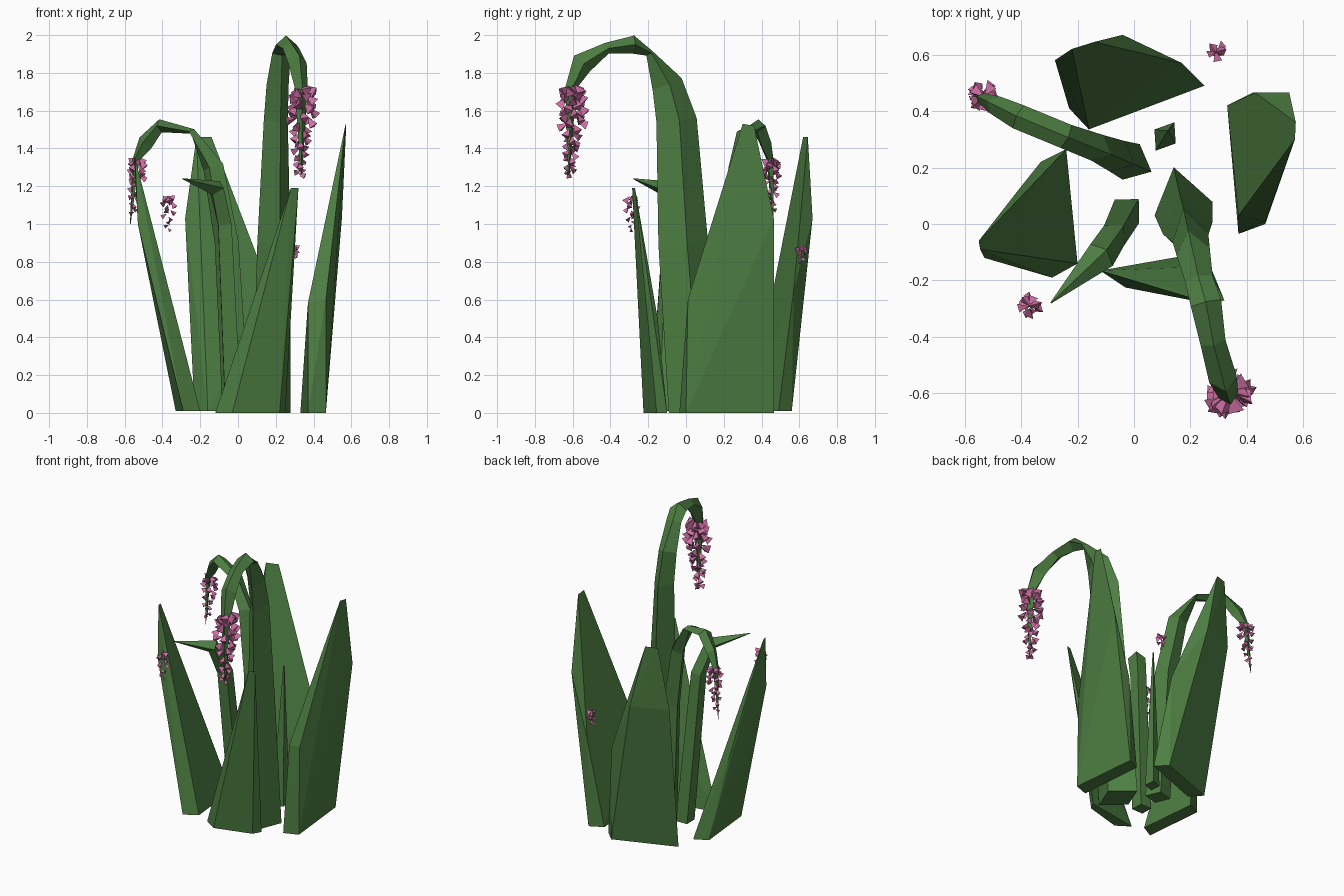
import bpy, bmesh, math, random
from mathutils import Vector, Matrix

if "Cube" in bpy.data.objects:
    bpy.data.objects.remove(bpy.data.objects["Cube"])

random.seed(4)


def material(name, rgb):
    m = bpy.data.materials.new(name)
    m.diffuse_color = (*rgb, 1)
    m.use_nodes = True
    m.node_tree.nodes["Principled BSDF"].inputs["Base Color"].default_value = m.diffuse_color
    return m


GREEN = material("leaf_green", (0.075, 0.21, 0.055))
PINK = material("petal_pink", (0.62, 0.16, 0.37))


def finish(name, bm, mat):
    bmesh.ops.recalc_face_normals(bm, faces=bm.faces)
    me = bpy.data.meshes.new(name)
    bm.to_mesh(me)
    bm.free()
    me.materials.append(mat)
    bpy.context.collection.objects.link(bpy.data.objects.new(name, me))


def leaf(name, points):
    """Thick faceted blade wrapped around its corner points."""
    bm = bmesh.new()
    for p in points:
        bm.verts.new(p)
    res = bmesh.ops.convex_hull(bm, input=bm.verts)
    junk = {v for v in res["geom_interior"] + res["geom_unused"]
            if isinstance(v, bmesh.types.BMVert)}
    bmesh.ops.delete(bm, geom=list(junk), context='VERTS')
    bmesh.ops.dissolve_limit(bm, angle_limit=0.02, verts=bm.verts, edges=bm.edges)
    finish(name, bm, GREEN)


def stalk(name, heading, stations):
    """Four-sided tapering stem; each station is x, y, z, half width, half depth."""
    d = Vector((*heading, 0)).normalized()
    side = Vector((-d.y, d.x, 0))
    centres = [Vector(s[:3]) for s in stations]
    bm = bmesh.new()
    rings = []
    for i, (c, s) in enumerate(zip(centres, stations)):
        t = centres[min(i + 1, len(centres) - 1)] - centres[max(i - 1, 0)]
        n = side.cross(t.normalized()) if i else d
        n.normalize()
        w, h = s[3], s[4]
        rings.append([bm.verts.new(c + o) for o in (side * w, n * h, -side * w, -n * h)])
    for a, b in zip(rings, rings[1:]):
        for k in range(4):
            bm.faces.new((a[k], a[(k + 1) % 4], b[(k + 1) % 4], b[k]))
    bm.faces.new(rings[0])
    bm.faces.new(rings[-1])
    finish(name, bm, GREEN)


def flowers(name, top, bottom, radius, count, size):
    """Hanging cluster of small three-sided florets, full above and thin below."""
    top, bottom = Vector(top), Vector(bottom)
    bm = bmesh.new()
    for i in range(count):
        f = (i / (count - 1)) ** 1.6
        a = i * 2.4 + random.uniform(-0.3, 0.3)
        out = Vector((math.cos(a), math.sin(a), 0))
        spread = radius * (0.6 + 1.6 * f if f < 0.25 else max(0.2, 1.3 - 1.2 * f))
        pos = top.lerp(bottom, f) + out * spread * random.uniform(0.45, 0.85)
        axis = (out + Vector((0, 0, random.uniform(-1.4, -0.2)))).normalized()
        rot = (-axis).to_track_quat('Z', 'Y').to_matrix().to_4x4()
        s = size * (1 - 0.45 * f)
        bmesh.ops.create_cone(bm, cap_ends=True, segments=3, radius1=s * 0.62,
                              radius2=0, depth=s * 1.3,
                              matrix=Matrix.Translation(pos) @ rot @ Matrix.Rotation(a, 4, 'Z'))
    finish(name, bm, PINK)


# Broad leaves: base corners, shoulder points, tip
leaf("back_leaf", [(-0.16, 0.335, 0.01), (0.25, 0.49, 0.01), (0.18, 0.56, 0.01), (-0.23, 0.41, 0.01),
                   (0.17, 0.57, 0.65), (-0.28, 0.58, 1.03), (-0.04, 0.67, 1.03),
                   (-0.22, 0.62, 1.46), (-0.14, 0.645, 1.46)])
leaf("right_leaf", [(0.33, 0.42, 0), (0.37, -0.035, 0), (0.465, 0, 0), (0.42, 0.465, 0),
                    (0.37, 0.03, 0.58), (0.465, 0.01, 0.6), (0.55, 0.465, 1.03), (0.43, 0.465, 0.6),
                    (0.573, 0.36, 1.52), (0.57, 0.30, 1.53)])
leaf("left_leaf", [(-0.24, 0.265, 0.01), (-0.20, -0.14, 0.01), (-0.29, -0.19, 0.01), (-0.33, 0.22, 0.01),
                   (-0.41, 0.12, 0.55), (-0.53, -0.12, 1.0), (-0.55, -0.06, 1.35), (-0.545, -0.09, 1.35)])
leaf("front_leaf", [(-0.12, -0.165, 0), (0.25, -0.10, 0), (0.22, -0.155, 0), (-0.03, -0.225, 0),
                    (0.26, -0.15, 0.5), (0.32, -0.27, 1.19), (0.28, -0.285, 1.19)])

# Arching flower stalks, pinched where they bend over
stalk("tall_stalk", (0.16, -0.68), [
    (0.175, 0.055, 0, 0.105, 0.15), (0.19, -0.015, 0.9, 0.09, 0.135), (0.20, -0.05, 1.55, 0.065, 0.11),
    (0.21, -0.10, 1.74, 0.06, 0.085), (0.23, -0.195, 1.905, 0.05, 0.02), (0.255, -0.28, 1.95, 0.055, 0.048),
    (0.28, -0.42, 1.93, 0.045, 0.03), (0.315, -0.55, 1.85, 0.05, 0.06), (0.335, -0.61, 1.72, 0.035, 0.03),
    (0.335, -0.62, 1.25, 0.003, 0.003)])
stalk("left_stalk", (-0.5, 0.24), [
    (-0.01, 0.22, 0, 0.07, 0.08), (-0.06, 0.24, 0.9, 0.06, 0.07), (-0.13, 0.27, 1.3, 0.05, 0.06),
    (-0.24, 0.31, 1.49, 0.045, 0.015), (-0.41, 0.38, 1.52, 0.045, 0.035), (-0.49, 0.42, 1.43, 0.035, 0.045),
    (-0.54, 0.445, 1.34, 0.02, 0.02), (-0.57, 0.46, 1.0, 0.002, 0.002)])
stalk("small_stalk", (-0.29, -0.30), [
    (-0.025, 0.045, 0, 0.06, 0.06), (-0.07, -0.04, 1.0, 0.05, 0.05),
    (-0.115, -0.11, 1.19, 0.055, 0.045), (-0.295, -0.28, 1.24, 0.002, 0.002)])
stalk("short_stalk", (0.19, 0.29), [
    (0.11, 0.31, 0, 0.045, 0.06), (0.12, 0.33, 0.95, 0.004, 0.004)])

# Hanging blossoms
flowers("tall_flowers", (0.34, -0.595, 1.72), (0.325, -0.615, 1.26), 0.075, 48, 0.055)
flowers("left_flowers", (-0.53, 0.45, 1.34), (-0.555, 0.46, 1.06), 0.045, 26, 0.038)
flowers("small_flowers", (-0.37, -0.29, 1.14), (-0.37, -0.29, 0.97), 0.04, 14, 0.032)
flowers("short_flowers", (0.29, 0.61, 0.88), (0.29, 0.61, 0.80), 0.03, 8, 0.032)
